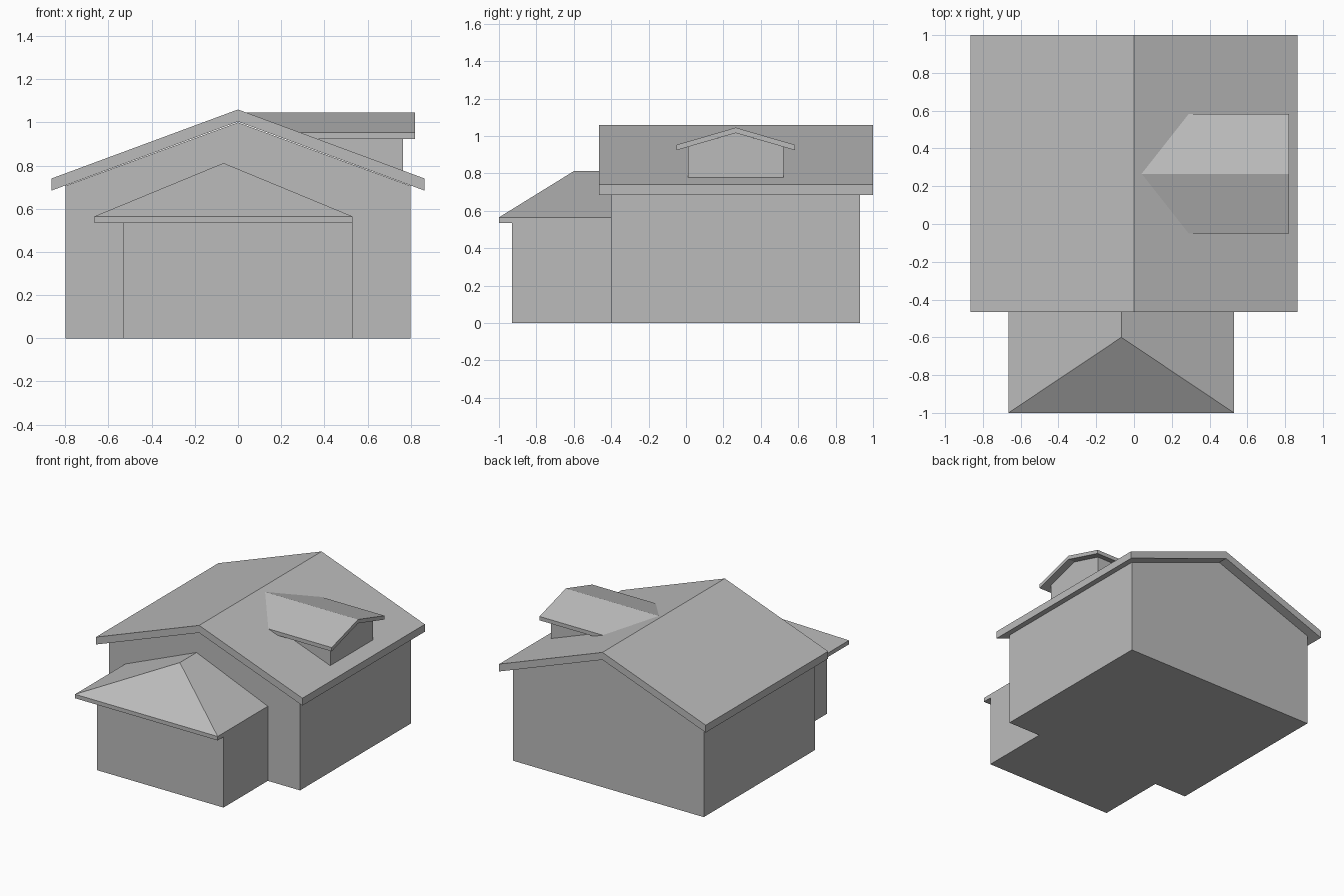
import bpy, bmesh
from mathutils import Vector

cube = bpy.data.objects.get("Cube")
if cube:
    bpy.data.objects.remove(cube)

# Single plain colour
grey = bpy.data.materials.new("plain_grey")
grey.use_nodes = True
colour = (0.5, 0.5, 0.5, 1)
grey.diffuse_color = colour
grey.node_tree.nodes["Principled BSDF"].inputs["Base Color"].default_value = colour


def loft(name, start, end):
    """Closed solid between two matching outlines."""
    bm = bmesh.new()
    a = [bm.verts.new(p) for p in start]
    b = [bm.verts.new(p) for p in end]
    bm.faces.new(a)
    bm.faces.new(b[::-1])
    for i in range(len(a)):
        j = (i + 1) % len(a)
        bm.faces.new((a[i], b[i], b[j], a[j]))
    bmesh.ops.remove_doubles(bm, verts=bm.verts, dist=0.0001)
    bmesh.ops.recalc_face_normals(bm, faces=bm.faces)
    mesh = bpy.data.meshes.new(name)
    bm.to_mesh(mesh)
    bm.free()
    mesh.materials.append(grey)
    obj = bpy.data.objects.new(name, mesh)
    bpy.context.collection.objects.link(obj)
    return obj


def gable_wall(half, base, eave, apex):
    return [(-half, base), (half, base), (half, eave), (0, apex), (-half, eave)]


def gable_roof(half, eave, apex, thick):
    return [(-half, eave - thick), (0, apex - thick), (half, eave - thick),
            (half, eave), (0, apex), (-half, eave)]


def along_y(name, outline, y0, y1):
    return loft(name, [(x, y0, z) for x, z in outline], [(x, y1, z) for x, z in outline])


# Main house
along_y("main_walls", gable_wall(0.8, 0, 0.706, 1.0), -0.4, 0.93)
along_y("main_roof", gable_roof(0.865, 0.74, 1.06, 0.056), -0.465, 1.0)

# Front wing
along_y("wing_walls", [(-0.53, 0), (0.53, 0), (0.53, 0.54), (-0.53, 0.54)], -0.93, -0.4)

# Wing eave slab and hipped roof
left, right, ridge_x = -0.665, 0.53, -0.067
along_y("wing_eave", [(left, 0.535), (right, 0.535), (right, 0.565), (left, 0.565)], -1.0, -0.4)
ridge_front, ridge_back = (ridge_x, -0.6, 0.812), (ridge_x, -0.4, 0.812)
loft("wing_hip_roof",
     [(left, -1, 0.565), (right, -1, 0.565), ridge_front],
     [(left, -0.4, 0.565), (right, -0.4, 0.565), ridge_back])


# Dormer, its back end following the main roof slope
def dormer_part(name, outline, front_x):
    centre_y = 0.266
    loft(name, [(front_x, centre_y + y, z) for y, z in outline],
         [(min((1.06 - z) / 0.37, front_x), centre_y + y, z) for y, z in outline])


dormer_part("dormer_walls", gable_wall(0.254, 0.778, 0.942, 1.016), 0.765)
dormer_part("dormer_roof", gable_roof(0.316, 0.953, 1.045, 0.029), 0.82)
